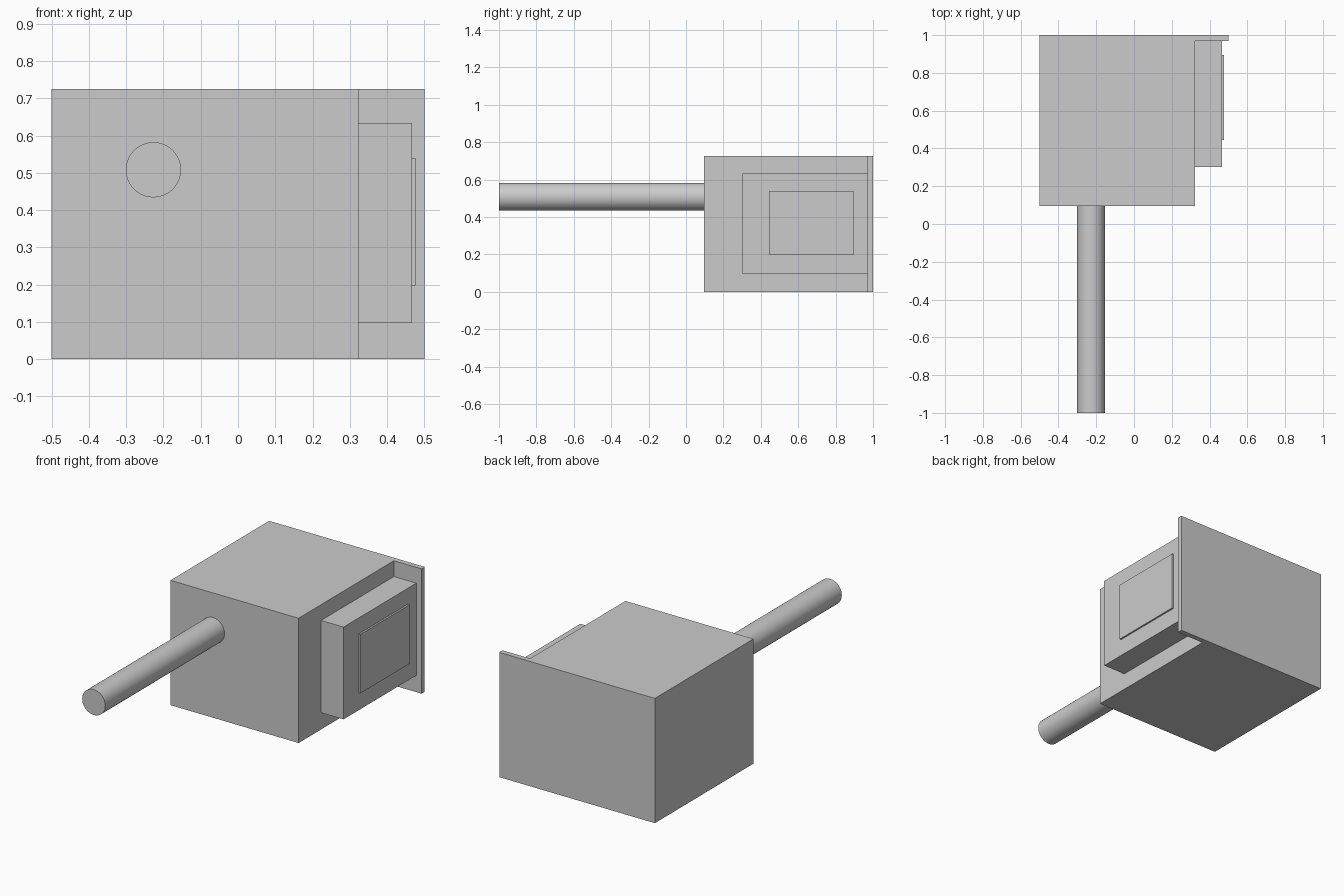
import bpy, bmesh, math
from mathutils import Vector

if "Cube" in bpy.data.objects:
    bpy.data.objects.remove(bpy.data.objects["Cube"])


def box(name, lo, hi):
    bpy.ops.mesh.primitive_cube_add(size=1)
    ob = bpy.context.object
    ob.name = name
    lo, hi = Vector(lo), Vector(hi)
    ob.location = (lo + hi) / 2
    ob.scale = hi - lo
    bpy.ops.object.transform_apply(location=False, rotation=False, scale=True)
    return ob


def prism(name, profile, height):
    bm = bmesh.new()
    base = bm.faces.new([bm.verts.new((x, y, 0)) for x, y in profile])
    ext = bmesh.ops.extrude_face_region(bm, geom=[base], use_keep_orig=True)
    top = [v for v in ext["geom"] if isinstance(v, bmesh.types.BMVert)]
    bmesh.ops.translate(bm, verts=top, vec=(0, 0, height))
    bmesh.ops.recalc_face_normals(bm, faces=bm.faces)
    mesh = bpy.data.meshes.new(name)
    bm.to_mesh(mesh)
    bm.free()
    ob = bpy.data.objects.new(name, mesh)
    bpy.context.collection.objects.link(ob)
    return ob


# Main housing with the thin rear flange on its right side
prism("housing", [(-0.5, 0.095), (0.323, 0.095), (0.323, 0.97),
                  (0.5, 0.97), (0.5, 1.0), (-0.5, 1.0)], 0.725)

# Side box and its raised cover panel
box("side_box", (0.323, 0.302, 0.097), (0.467, 0.97, 0.633))
box("cover_panel", (0.467, 0.445, 0.197), (0.477, 0.895, 0.54))

# Round pipe out of the front
bpy.ops.mesh.primitive_cylinder_add(vertices=64, radius=0.074, depth=1.095,
                                    location=(-0.227, -0.4525, 0.508),
                                    rotation=(math.pi / 2, 0, 0))
bpy.context.object.name = "front_pipe"
bpy.ops.object.shade_smooth_by_angle()
